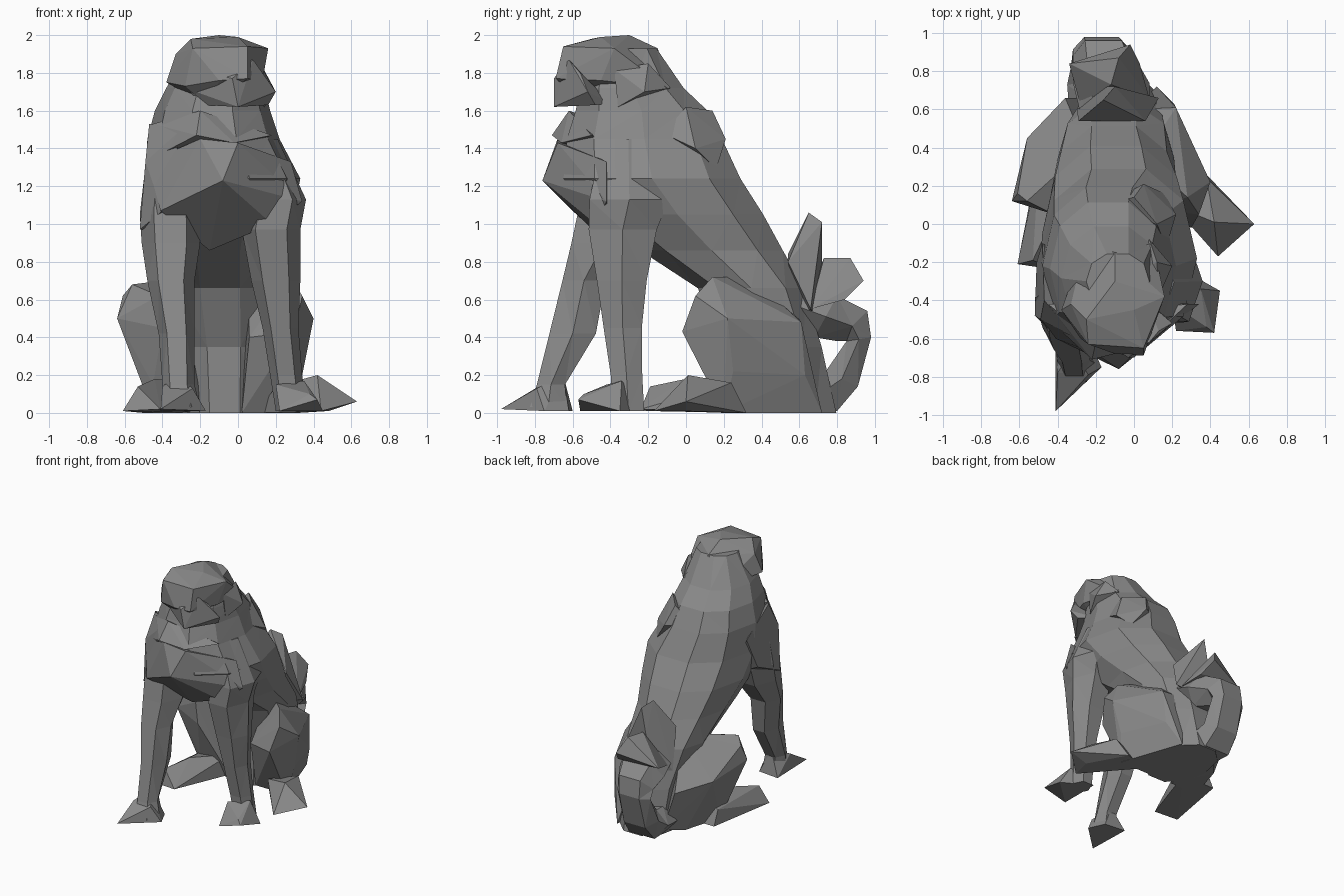
import bpy, bmesh, math

grey = bpy.data.materials.new("grey_coat")
grey.diffuse_color = (0.25, 0.25, 0.25, 1)


def finish(name, bm):
    bmesh.ops.recalc_face_normals(bm, faces=bm.faces)
    bmesh.ops.triangulate(bm, faces=bm.faces)
    me = bpy.data.meshes.new(name)
    bm.to_mesh(me)
    bm.free()
    me.materials.append(grey)
    ob = bpy.data.objects.new(name, me)
    bpy.context.collection.objects.link(ob)
    return ob


def hull(name, pts):
    """Faceted solid around a few corner points."""
    bm = bmesh.new()
    for p in pts:
        bm.verts.new(p)
    res = bmesh.ops.convex_hull(bm, input=bm.verts)
    junk = {g for g in res["geom_interior"] + res["geom_unused"] if isinstance(g, bmesh.types.BMVert)}
    bmesh.ops.delete(bm, geom=list(junk), context='VERTS')
    return finish(name, bm)


def loft(name, rings):
    """Skin a list of point rings and cap both ends."""
    bm = bmesh.new()
    vr = [[bm.verts.new(p) for p in r] for r in rings]
    n = len(vr[0])
    for a, b in zip(vr, vr[1:]):
        for i in range(n):
            j = (i + 1) % n
            bm.faces.new((a[i], a[j], b[j], b[i]))
    bm.faces.new(vr[0])
    bm.faces.new(vr[-1])
    return finish(name, bm)


def slices(name, rows, n):
    """Loft of horizontal slices given as z, x0, x1, y0, y1."""
    rings = []
    for z, x0, x1, y0, y1 in rows:
        ring = []
        for i in range(n):
            a = 2 * math.pi * i / n
            c, s = math.cos(a), math.sin(a)
            c, s = (math.copysign(abs(v) ** 0.9, v) if abs(v) > 1e-6 else 0 for v in (c, s))
            ring.append(((x0 + x1) / 2 + c * (x1 - x0) / 2,
                         (y0 + y1) / 2 + s * (y1 - y0) / 2, z))
        rings.append(ring)
    return loft(name, rings)


# Torso, sloping from the seat up to the neck
slices("torso", [
    (0.00, -0.30, 0.16, 0.17, 0.81), (0.35, -0.33, 0.18, 0.18, 0.73),
    (0.66, -0.40, 0.21, 0.05, 0.64), (0.86, -0.44, 0.23, -0.26, 0.53),
    (1.05, -0.48, 0.29, -0.52, 0.43), (1.24, -0.49, 0.33, -0.67, 0.31),
    (1.45, -0.48, 0.22, -0.65, 0.21), (1.60, -0.44, 0.17, -0.60, 0.13),
    (1.72, -0.38, 0.14, -0.57, 0.00), (1.93, -0.25, 0.08, -0.45, -0.15)], 10)
# Pointed breast and outer shoulder
hull("breast", [
    (-0.08, -0.76, 1.23), (-0.48, -0.50, 1.33), (0.00, -0.68, 1.43), (0.28, -0.42, 1.33),
    (0.34, -0.42, 1.12), (-0.28, -0.63, 1.13), (-0.15, -0.38, 0.86), (0.18, -0.48, 1.00),
    (-0.41, -0.60, 1.07), (-0.20, -0.68, 1.45)])
hull("shoulder_left", [
    (-0.49, -0.50, 1.33), (-0.47, -0.40, 1.53), (-0.52, -0.48, 0.97), (-0.51, -0.20, 1.10),
    (-0.48, -0.10, 1.35), (-0.40, -0.60, 1.07), (-0.30, -0.60, 1.50), (-0.30, -0.20, 1.00)])

# Head, turned slightly to one side
hull("head", [
    (-0.25, -0.50, 1.98), (-0.10, -0.30, 2.0), (0.00, -0.45, 1.99), (0.16, -0.38, 1.93),
    (-0.33, -0.42, 1.90), (-0.10, -0.15, 1.93), (-0.24, -0.63, 1.93), (0.05, -0.65, 1.94),
    (-0.38, -0.45, 1.75), (-0.28, -0.60, 1.73), (0.13, -0.45, 1.76), (0.05, -0.69, 1.77),
    (-0.10, -0.68, 1.76), (0.10, -0.10, 1.72), (-0.25, -0.08, 1.72), (-0.15, -0.52, 1.62)])
hull("muzzle", [
    (0.20, -0.52, 1.70), (0.13, -0.56, 1.80), (-0.03, -0.70, 1.77), (0.00, -0.70, 1.62),
    (0.16, -0.48, 1.63), (-0.18, -0.56, 1.63), (-0.15, -0.62, 1.80), (0.06, -0.40, 1.64),
    (0.08, -0.62, 1.87), (-0.28, -0.55, 1.72)])
hull("ear", [
    (0.20, -0.22, 1.70), (0.13, -0.38, 1.82), (0.14, -0.36, 1.62), (0.08, -0.08, 1.72),
    (0.0, -0.25, 1.70), (0.12, -0.20, 1.85)])
# Ruff tufts on the neck
hull("chest_ruff", [
    (-0.22, -0.71, 1.47), (-0.02, -0.66, 1.43), (-0.47, -0.48, 1.34), (-0.45, -0.42, 1.53),
    (-0.20, -0.62, 1.60), (0.18, -0.50, 1.47), (0.0, -0.4, 1.4)])
hull("nape_tuft", [
    (0.17, -0.12, 1.48), (0.12, 0.00, 1.62), (0.00, 0.14, 1.60), (0.05, 0.21, 1.45),
    (0.16, 0.16, 1.29), (0.22, 0.05, 1.40), (-0.15, 0.10, 1.45)])

# Front legs, one further forward than the other
slices("front_leg_left", [
    (0.03, -0.40, -0.20, -0.84, -0.62), (0.15, -0.40, -0.23, -0.80, -0.63),
    (0.42, -0.42, -0.23, -0.74, -0.46), (0.70, -0.48, -0.23, -0.67, -0.41),
    (0.90, -0.51, -0.20, -0.63, -0.24), (1.05, -0.52, -0.20, -0.60, -0.18),
    (1.40, -0.48, -0.25, -0.52, -0.20)], 6)
slices("front_leg_right", [
    (0.01, 0.20, 0.36, -0.40, -0.21), (0.20, 0.17, 0.34, -0.41, -0.22),
    (0.45, 0.13, 0.32, -0.45, -0.22), (0.70, 0.07, 0.33, -0.49, -0.19),
    (0.97, 0.02, 0.33, -0.54, -0.13), (1.13, 0.05, 0.36, -0.54, -0.06),
    (1.45, 0.00, 0.21, -0.46, -0.15)], 6)
hull("front_paw_left", [
    (-0.41, -0.98, 0.02), (-0.41, -0.60, 0.01), (-0.17, -0.75, 0.01), (-0.23, -0.62, 0.01),
    (-0.24, -0.79, 0.13), (-0.40, -0.78, 0.14), (-0.32, -0.65, 0.2)])
hull("front_paw_right", [
    (0.42, -0.57, 0.07), (0.45, -0.35, 0.01), (0.22, -0.56, 0.01), (0.22, -0.22, 0.01),
    (0.38, -0.54, 0.10), (0.20, -0.42, 0.15), (0.35, -0.34, 0.17)])

# Haunches
hull("haunch_right", [
    (0.28, 0.14, 0.72), (0.34, 0.05, 0.62), (0.30, -0.02, 0.43), (0.40, 0.22, 0.50),
    (0.34, 0.25, 0.22), (0.28, 0.13, 0.14), (0.22, 0.61, 0.48), (0.21, 0.63, 0.20),
    (0.12, 0.72, 0.00), (0.30, 0.20, 0.00), (0.05, 0.35, 0.72), (0.06, 0.08, 0.40),
    (0.00, 0.60, 0.50), (0.02, 0.20, 0.00)])
hull("haunch_left", [
    (-0.56, 0.12, 0.68), (-0.61, 0.16, 0.62), (-0.64, 0.12, 0.50), (-0.42, 0.05, 0.62),
    (-0.56, 0.45, 0.42), (-0.45, 0.15, 0.15), (-0.36, 0.66, 0.35), (-0.36, 0.52, 0.00),
    (-0.45, 0.20, 0.00), (-0.40, 0.05, 0.45), (-0.20, 0.20, 0.00), (-0.25, 0.66, 0.02),
    (-0.25, 0.40, 0.72)])
# Hind feet resting on the ground
hull("hind_foot_right", [
    (0.63, 0.00, 0.06), (0.44, -0.17, 0.01), (0.48, 0.00, 0.01), (0.42, 0.01, 0.20),
    (0.38, 0.24, 0.16), (0.32, 0.32, 0.00), (0.10, 0.25, 0.00), (0.20, 0.10, 0.14)])
hull("hind_foot_left", [
    (-0.61, -0.21, 0.01), (-0.41, -0.24, 0.02), (-0.53, -0.19, 0.14), (-0.44, 0.00, 0.18),
    (-0.50, 0.35, 0.00), (-0.20, 0.35, 0.00), (-0.25, 0.25, 0.16), (-0.50, 0.30, 0.12)])

# Curled tail: y, z of outer edge, y, z of inner edge, centre x, half width
rings = []
for yo, zo, yi, zi, cx, w in [
        (0.60, 0.00, 0.60, 0.20, -0.12, 0.22), (0.80, 0.01, 0.66, 0.22, -0.16, 0.19),
        (0.91, 0.14, 0.74, 0.22, -0.17, 0.16), (0.98, 0.40, 0.85, 0.38, -0.17, 0.15),
        (0.96, 0.54, 0.80, 0.38, -0.16, 0.16), (0.80, 0.62, 0.68, 0.40, -0.12, 0.20),
        (0.60, 0.68, 0.55, 0.46, -0.10, 0.18)]:
    my, mz = (yo + yi) / 2, (zo + zi) / 2
    rings.append([(cx - w * 0.6, yo, zo), (cx + w * 0.6, yo, zo), (cx + w, my, mz),
                  (cx + w * 0.5, yi, zi), (cx - w * 0.5, yi, zi), (cx - w, my, mz)])
loft("tail_curl", rings)
# Bushy points at the tail end
hull("tail_tuft_upper", [
    (-0.16, 0.65, 1.06), (-0.10, 0.72, 1.01), (-0.14, 0.72, 0.80), (-0.29, 0.54, 0.84),
    (0.06, 0.54, 0.80), (0.13, 0.66, 0.55), (-0.30, 0.60, 0.50), (-0.10, 0.70, 0.50)])
hull("tail_tuft_rear", [
    (-0.08, 0.87, 0.82), (-0.02, 0.94, 0.70), (-0.12, 0.73, 0.82), (-0.34, 0.84, 0.62),
    (0.03, 0.84, 0.60), (-0.28, 0.62, 0.55), (0.08, 0.66, 0.55)])
